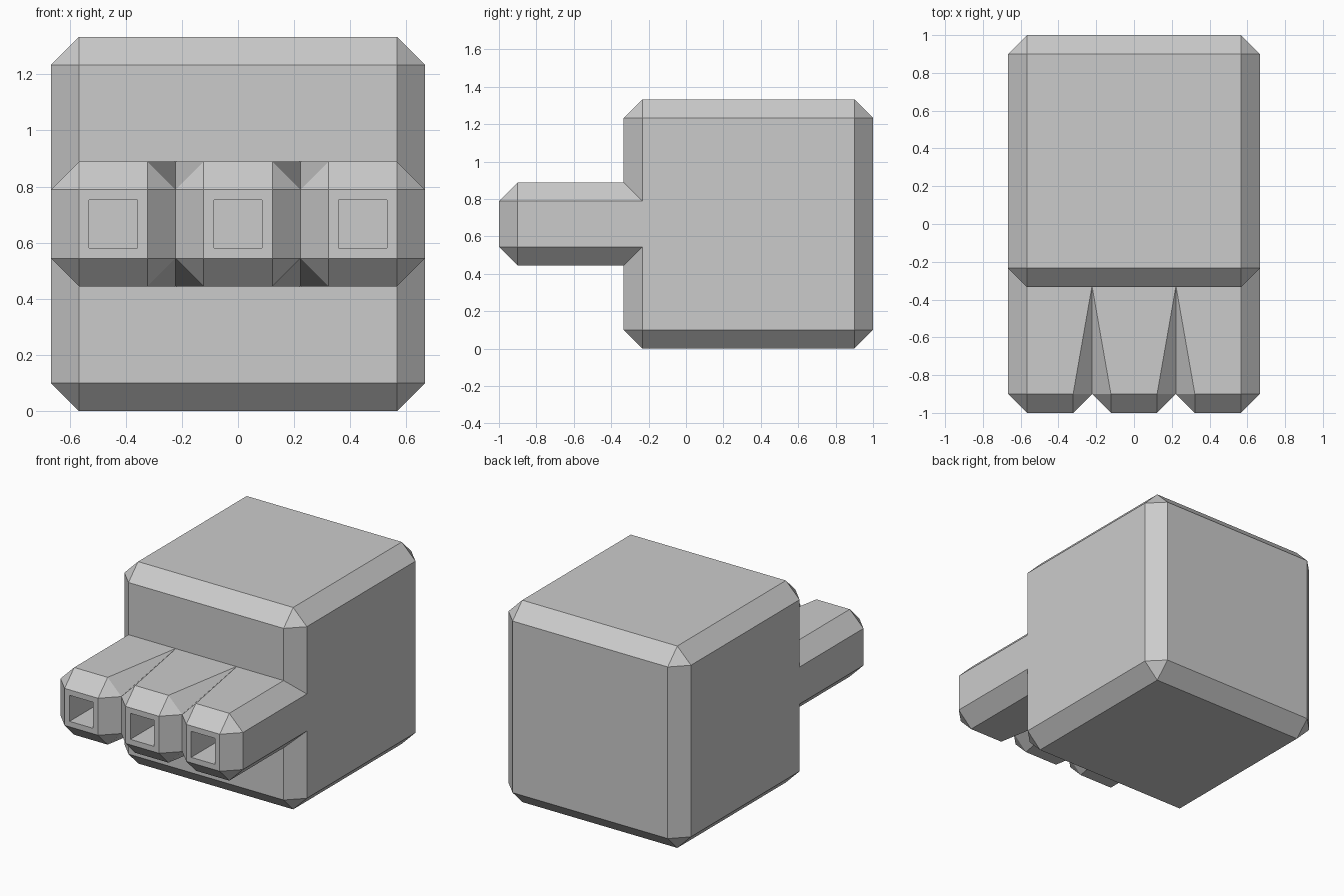
import bpy, bmesh
from mathutils import Vector

if "Cube" in bpy.data.objects:
    bpy.data.objects.remove(bpy.data.objects["Cube"])

C = 0.1          # chamfer width
W = 2 / 9        # half width of one barrel
ZC = 2 / 3       # barrel axis height
FRONT = -1.0
FACE = -1 / 3    # front face of the body


def finish(name, bm):
    bmesh.ops.recalc_face_normals(bm, faces=bm.faces[:])
    mesh = bpy.data.meshes.new(name)
    bm.to_mesh(mesh)
    bm.free()
    ob = bpy.data.objects.new(name, mesh)
    bpy.context.collection.objects.link(ob)
    return ob


def box(name, lo, hi, bevel=0):
    lo, hi = Vector(lo), Vector(hi)
    bm = bmesh.new()
    bmesh.ops.create_cube(bm, size=1)
    for v in bm.verts:
        v.co = (lo + hi) / 2 + v.co * (hi - lo)
    if bevel:
        bmesh.ops.bevel(bm, geom=bm.edges[:], offset=bevel, segments=1,
                        profile=0.5, affect='EDGES')
    return finish(name, bm)


def barrel(name, side):
    """Chamfered barrel; inner edges taper to square at the body, outer ones stay chamfered."""
    xc = side * 2 * W
    bm = bmesh.new()
    for sx in (-1, 1):
        for sz in (-1, 1):
            def add(dx, y, dz):
                bm.verts.new((xc + sx * dx, y, ZC + sz * dz))
            add(W - C, FRONT, W - C)
            add(W - C, FRONT + C, W)
            add(W, FRONT + C, W - C)
            if sx == side:
                add(W - C, -0.1, W)
                add(W, -0.1, W - C)
            else:
                add(W, FACE + 0.005, W)
    hull = bmesh.ops.convex_hull(bm, input=bm.verts[:])
    bmesh.ops.dissolve_limit(bm, angle_limit=0.01, verts=bm.verts[:], edges=bm.edges[:])
    return finish(name, bm)


def combine(target, other, operation):
    mod = target.modifiers.new(operation.lower(), 'BOOLEAN')
    mod.operation, mod.solver, mod.object = operation, 'EXACT', other
    bpy.context.view_layer.objects.active = target
    bpy.ops.object.modifier_apply(modifier=mod.name)
    bpy.data.objects.remove(other)


# Chamfered block
body = box("body", (-2 / 3, FACE, 0), (2 / 3, 1, 4 / 3), C)

# Three barrels fused to the block, each with a square bore
for side in (-1, 0, 1):
    combine(body, barrel("barrel", side), 'UNION')
H = 0.086
for side in (-1, 0, 1):
    x = side * 2 * W
    bore = box("bore", (x - H, FRONT - 0.1, ZC - H), (x + H, FRONT + 0.5, ZC + H))
    combine(body, bore, 'DIFFERENCE')
